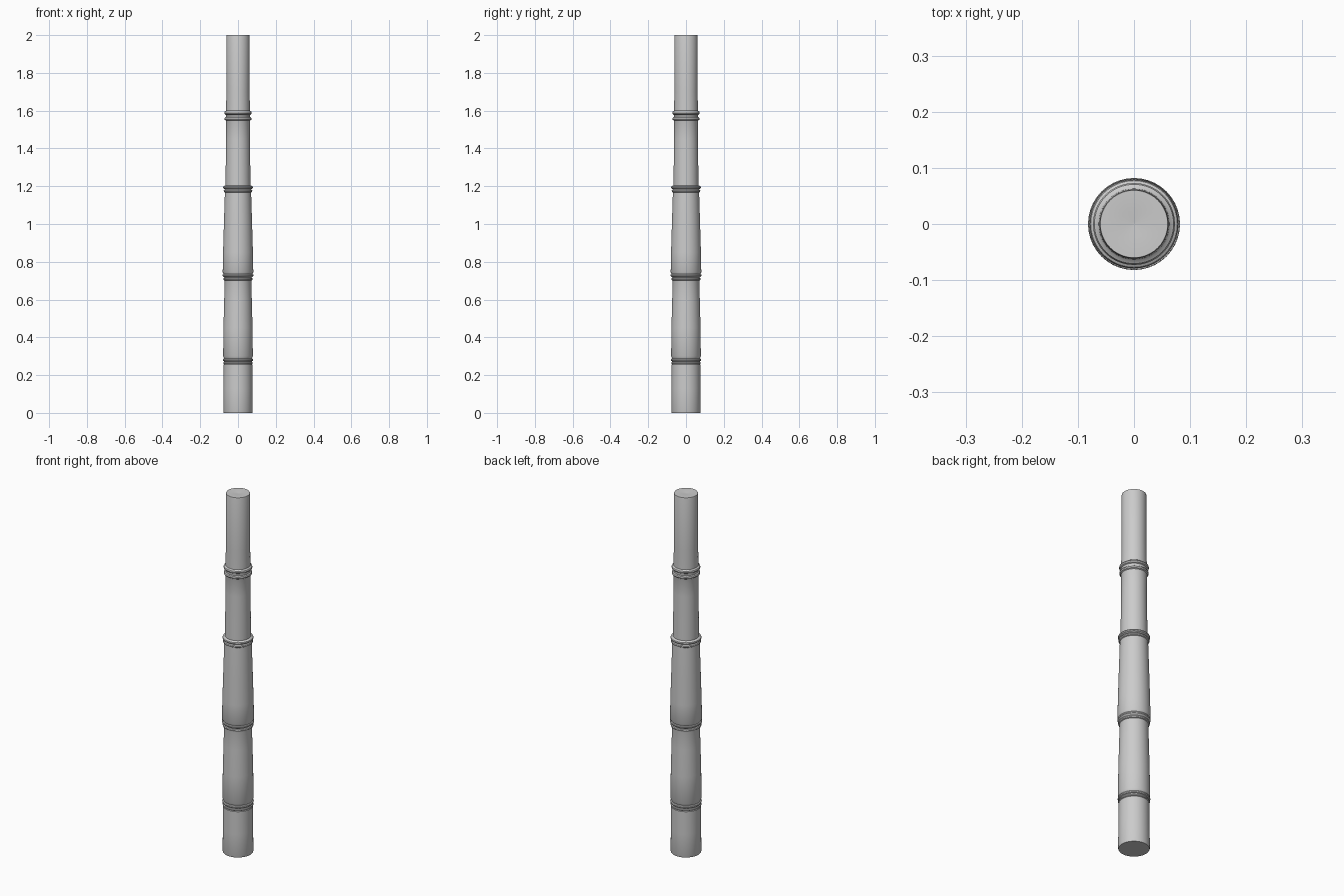
import bpy, bmesh, math

if "Cube" in bpy.data.objects:
    bpy.data.objects.remove(bpy.data.objects["Cube"])

SIDES = 40

def lathe(name, profile):
    """Closed turned shape from (radius, height) points; both ends capped."""
    bm = bmesh.new()
    rings = []
    for r, z in profile:
        rings.append([bm.verts.new((r * math.cos(2 * math.pi * i / SIDES),
                                    r * math.sin(2 * math.pi * i / SIDES), z))
                      for i in range(SIDES)])
    for a, b in zip(rings, rings[1:]):
        for i in range(SIDES):
            j = (i + 1) % SIDES
            bm.faces.new((a[i], a[j], b[j], b[i]))
    bm.faces.new(rings[0][::-1])
    bm.faces.new(rings[-1])
    mesh = bpy.data.meshes.new(name)
    bm.to_mesh(mesh)
    bm.free()
    ob = bpy.data.objects.new(name, mesh)
    bpy.context.collection.objects.link(ob)
    bpy.ops.object.select_all(action='DESELECT')
    ob.select_set(True)
    bpy.context.view_layer.objects.active = ob
    bpy.ops.object.shade_smooth_by_angle(angle=math.radians(35))
    return ob

def lip(z, r, h):
    """Rounded bead outline, centred at height z."""
    return [(r - h + h * math.cos(t), z + h * math.sin(t))
            for t in (math.radians(d) for d in (-80, -40, 0, 40, 80))]

# Single bamboo cane: tapered segments joined by swollen nodes
cane = [(0.076, 0.0), (0.078, 0.006), (0.0765, 0.13), (0.0755, 0.255)]
cane += lip(0.264, 0.078, 0.006)                          # node 1
cane += [(0.073, 0.272)] + lip(0.281, 0.08, 0.008)
cane += [(0.0785, 0.30), (0.077, 0.45), (0.073, 0.60), (0.0705, 0.695)]
cane += lip(0.708, 0.078, 0.008)                          # node 2
cane += [(0.074, 0.718)] + lip(0.728, 0.082, 0.007)
cane += [(0.081, 0.745), (0.079, 0.85), (0.074, 1.02), (0.0695, 1.165)]
cane += lip(1.175, 0.076, 0.008)                          # node 3
cane += [(0.068, 1.184)] + lip(1.194, 0.079, 0.008)
cane += [(0.066, 1.205), (0.065, 1.30), (0.063, 1.45), (0.063, 1.545)]
cane += lip(1.557, 0.072, 0.01)                           # node 4
cane += [(0.064, 1.573)] + lip(1.588, 0.073, 0.01)
cane += [(0.063, 1.60), (0.0615, 1.70), (0.0615, 1.994), (0.06, 2.0)]
# Cut top with a faint dimple at the pith
cane += [(0.025, 2.0), (0.004, 1.997)]
lathe("bamboo_cane", cane)
